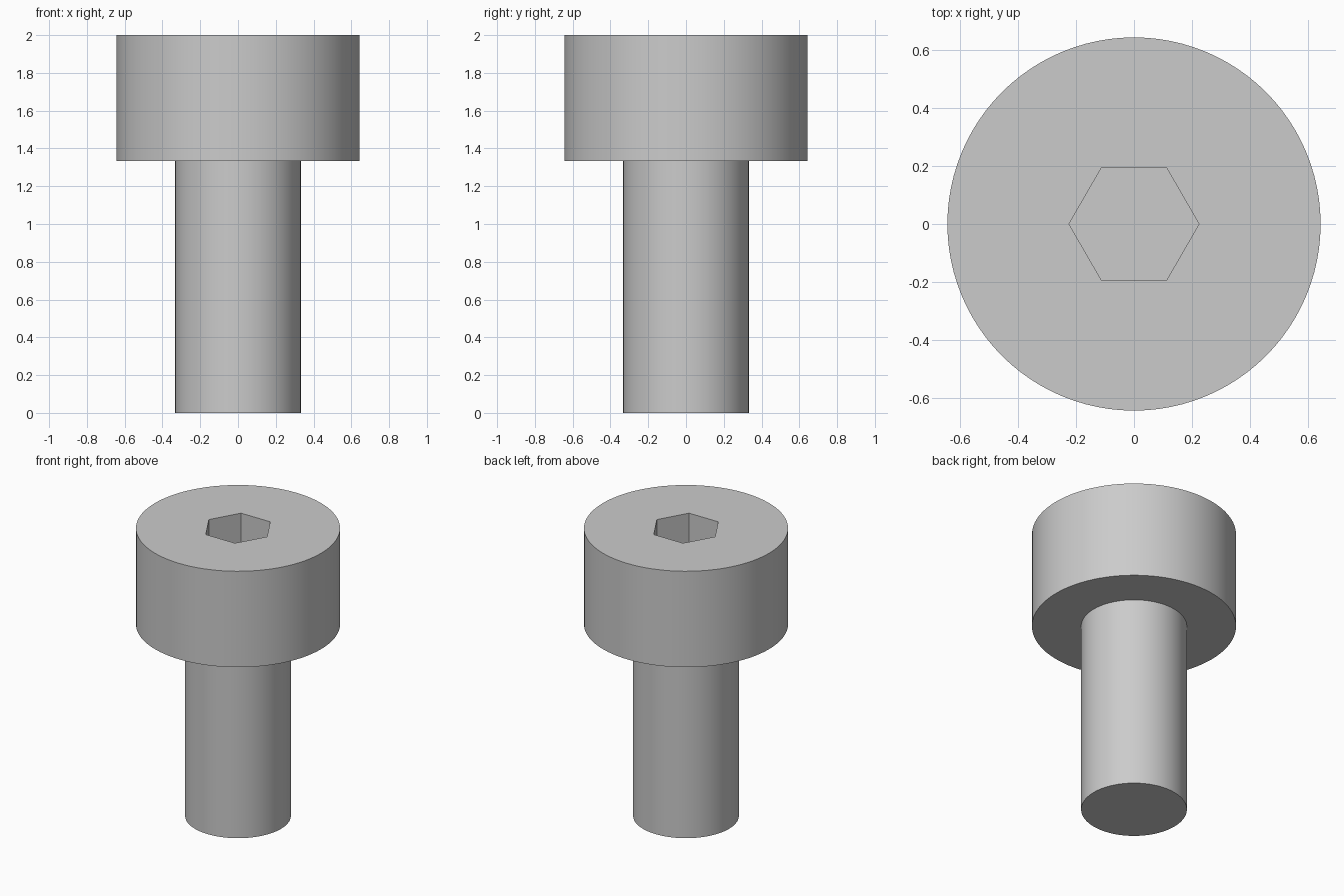
import bpy
import math

SEGMENTS = 96
SHAFT_RADIUS, SHAFT_TOP = 0.333, 1.333
HEAD_RADIUS, HEAD_TOP = 0.643, 2.0
SOCKET_RADIUS, SOCKET_DEPTH = 0.224, 0.33

default_cube = bpy.data.objects.get("Cube")
if default_cube:
    bpy.data.objects.remove(default_cube, do_unlink=True)

steel = bpy.data.materials.new("light grey steel")
steel.use_nodes = True
colour = (0.6, 0.6, 0.6, 1.0)
steel.diffuse_color = colour
steel.node_tree.nodes["Principled BSDF"].inputs["Base Color"].default_value = colour


def prism(name, sides, radius, bottom, top, turn=0.0):
    """Upright capped prism between two heights."""
    bpy.ops.mesh.primitive_cylinder_add(
        vertices=sides, radius=radius, depth=top - bottom,
        location=(0, 0, (bottom + top) / 2), rotation=(0, 0, turn))
    part = bpy.context.object
    part.name = name
    part.data.materials.append(steel)
    return part


def cut(target, operation, other):
    """Apply a boolean and remove the helper."""
    mod = target.modifiers.new(operation.lower(), 'BOOLEAN')
    mod.operation = operation
    mod.solver = 'EXACT'
    mod.object = other
    bpy.ops.object.select_all(action='DESELECT')
    target.select_set(True)
    bpy.context.view_layer.objects.active = target
    bpy.ops.object.modifier_apply(modifier=mod.name)
    bpy.data.objects.remove(other, do_unlink=True)


# Plain shank joined to the cylindrical head
bolt = prism("socket_head_bolt", SEGMENTS, HEAD_RADIUS, SHAFT_TOP, HEAD_TOP)
cut(bolt, 'UNION', prism("shank", SEGMENTS, SHAFT_RADIUS, 0, SHAFT_TOP + 0.1))

# Hexagonal drive socket, corners pointing along x
socket = prism("socket_cutter", 6, SOCKET_RADIUS, HEAD_TOP - SOCKET_DEPTH,
               HEAD_TOP + 0.1, math.pi / 2)
socket.hide_render = True
cut(bolt, 'DIFFERENCE', socket)

# Smooth round walls, crisp rims and socket corners
bpy.ops.object.shade_smooth_by_angle(angle=math.radians(30))
